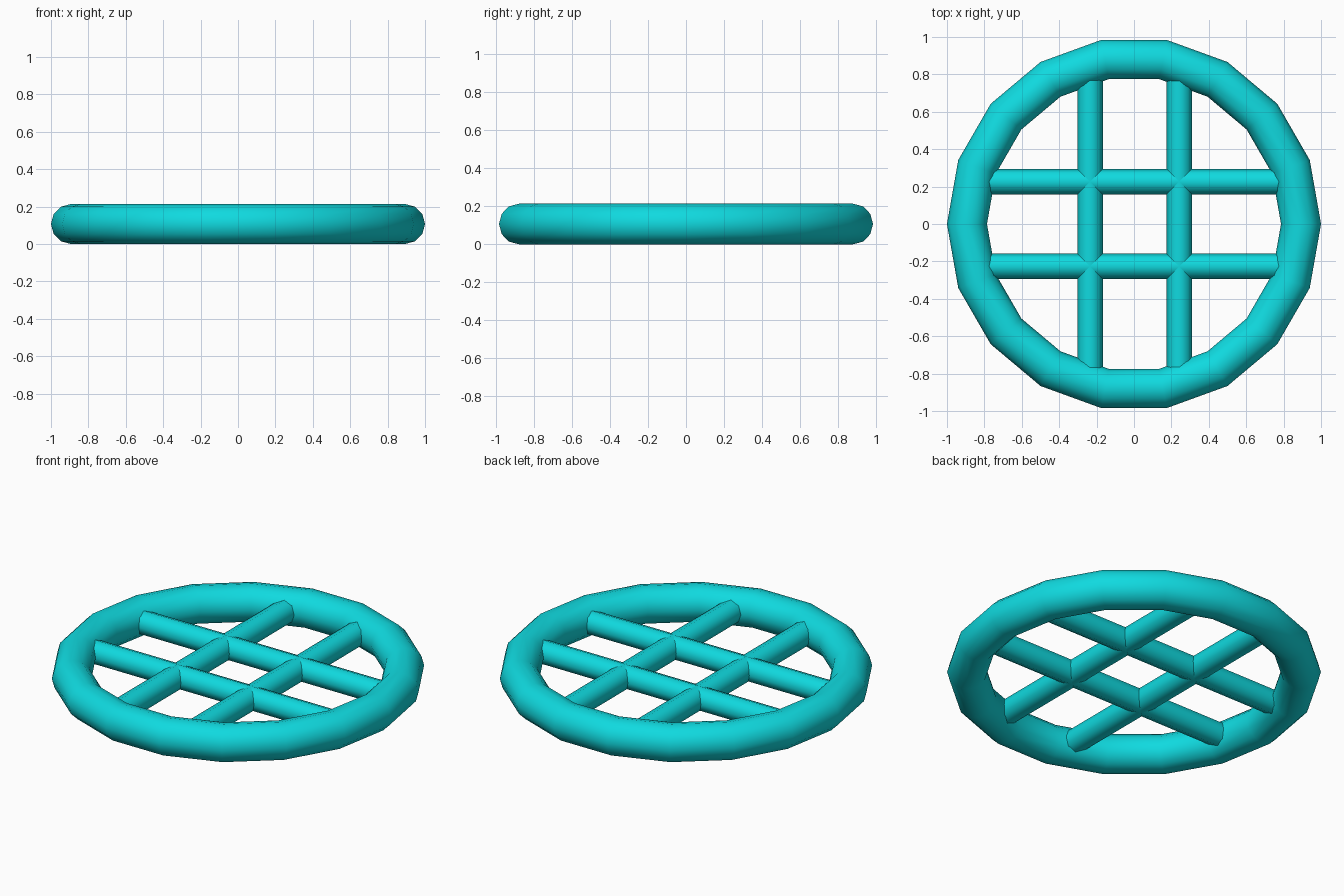
import bpy
import math

if "Cube" in bpy.data.objects:
    bpy.data.objects.remove(bpy.data.objects["Cube"], do_unlink=True)

MID_Z = 0.107        # height of the ring and bar axes
RING_RADIUS = 0.893
TUBE_RADIUS = 0.107
BAR_RADIUS = 0.068

teal = bpy.data.materials.new("bright teal")
teal.use_nodes = True
colour = (0.005, 0.70, 0.74, 1)
teal.diffuse_color = colour
teal.node_tree.nodes["Principled BSDF"].inputs["Base Color"].default_value = colour


def finish(name, crease):
    """Name the active object, colour it and shade it smooth."""
    obj = bpy.context.object
    obj.name = name
    obj.data.materials.append(teal)
    bpy.ops.object.shade_smooth_by_angle(angle=math.radians(crease))
    return obj


def bar(name, location, rotation):
    """Round bar whose ends are buried in the ring."""
    offset = max(abs(location[0]), abs(location[1]))
    length = 2 * math.sqrt((RING_RADIUS - 0.03) ** 2 - offset ** 2)
    bpy.ops.mesh.primitive_cylinder_add(
        vertices=8, radius=BAR_RADIUS, depth=length,
        location=location, rotation=rotation)
    finish(name, 50)


# Outer ring
bpy.ops.mesh.primitive_torus_add(
    major_segments=18, minor_segments=12,
    major_radius=RING_RADIUS, minor_radius=TUBE_RADIUS,
    location=(0, 0, MID_Z))
finish("outer_ring", 50)

# Crossing grid of bars
quarter = math.pi / 2
for side, x in (("right", -0.235), ("left", 0.242)):
    bar(side + "_lengthwise_bar", (x, 0, MID_Z), (quarter, 0, 0))
for side, y in (("front", -0.226), ("back", 0.226)):
    bar(side + "_crosswise_bar", (0, y, MID_Z), (0, quarter, 0))
